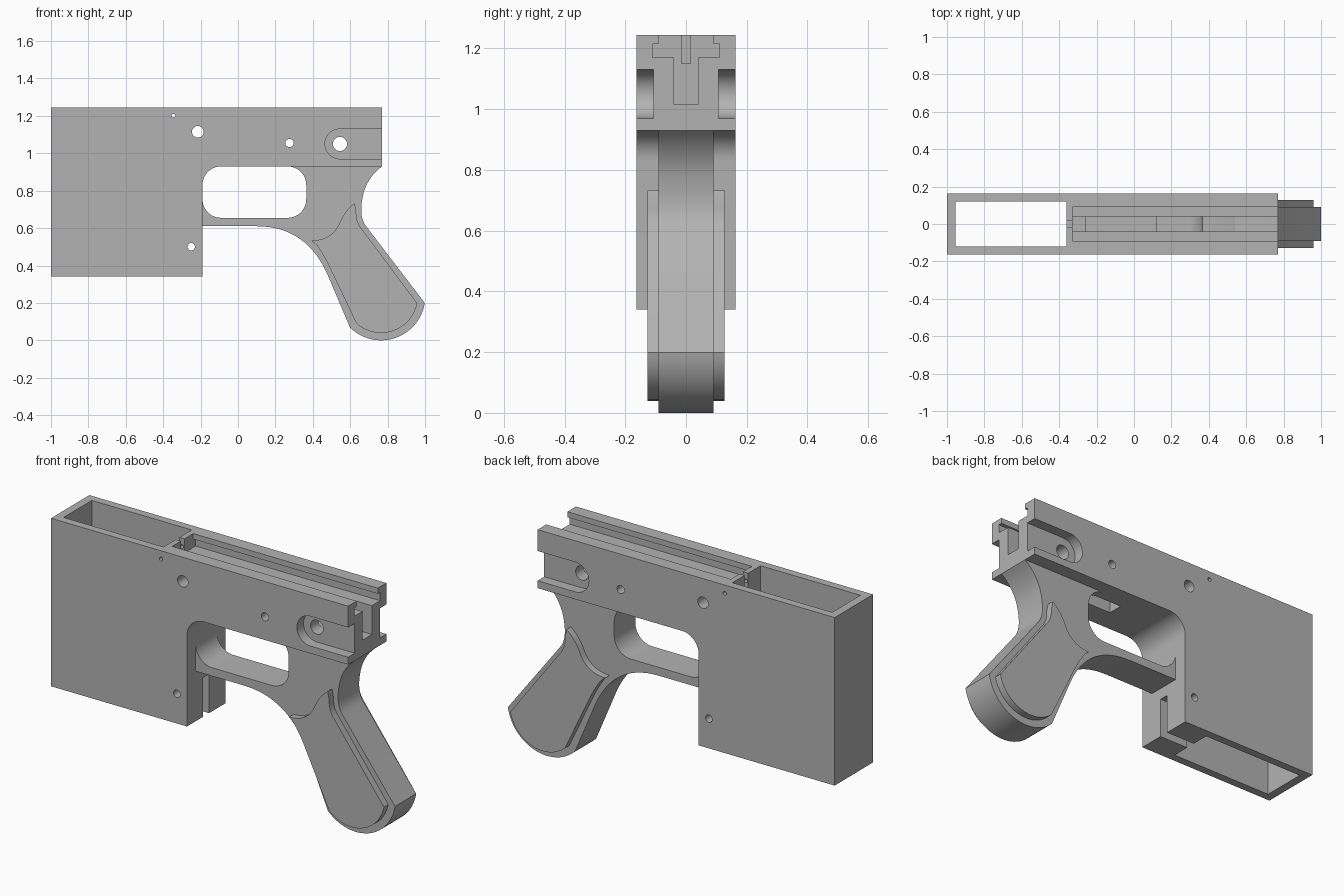
import bpy, bmesh
from math import cos, sin, radians

if "Cube" in bpy.data.objects:
    bpy.data.objects.remove(bpy.data.objects["Cube"], do_unlink=True)

grey = bpy.data.materials.new("plain grey")
grey.use_nodes = True
colour = (0.45, 0.45, 0.45, 1)
grey.diffuse_color = colour
grey.node_tree.nodes["Principled BSDF"].inputs["Base Color"].default_value = colour


def arc(cx, cz, r, start, end, steps=12):
    angles = [radians(start + (end - start) * i / steps) for i in range(steps + 1)]
    return [(cx + r * cos(a), cz + r * sin(a)) for a in angles]


def curve(a, b, c, steps=10):
    """Quadratic curve from a to c, pulled towards b."""
    out = []
    for i in range(steps + 1):
        t = i / steps
        out.append(tuple((1 - t) ** 2 * p + 2 * t * (1 - t) * q + t * t * s
                         for p, q, s in zip(a, b, c)))
    return out


def prism(name, outline, y0, y1):
    """Extrude an x-z outline from y0 to y1."""
    bm = bmesh.new()
    face = bm.faces.new([bm.verts.new((x, y0, z)) for x, z in outline])
    new = bmesh.ops.extrude_face_region(bm, geom=[face])["geom"]
    bmesh.ops.translate(bm, vec=(0, y1 - y0, 0),
                        verts=[v for v in new if isinstance(v, bmesh.types.BMVert)])
    bmesh.ops.remove_doubles(bm, verts=bm.verts, dist=1e-5)
    bmesh.ops.recalc_face_normals(bm, faces=bm.faces)
    mesh = bpy.data.meshes.new(name)
    bm.to_mesh(mesh)
    bm.free()
    mesh.materials.append(grey)
    obj = bpy.data.objects.new(name, mesh)
    bpy.context.collection.objects.link(obj)
    return obj


def cut(target, outline, y0, y1):
    """Subtract a prism from the target."""
    cutter = prism("cutter", outline, y0, y1)
    cutter.hide_render = True
    mod = target.modifiers.new("cut", 'BOOLEAN')
    mod.operation = 'DIFFERENCE'
    mod.solver = 'EXACT'
    mod.object = cutter
    bpy.context.view_layer.objects.active = target
    bpy.ops.object.modifier_apply(modifier=mod.name)
    bpy.data.objects.remove(cutter, do_unlink=True)


def cut_box(target, x0, x1, half_y, z0, z1):
    cut(target, [(x0, z0), (x1, z0), (x1, z1), (x0, z1)], -half_y, half_y)


def smooth(obj):
    bpy.ops.object.select_all(action='DESELECT')
    obj.select_set(True)
    bpy.context.view_layer.objects.active = obj
    bpy.ops.object.shade_smooth_by_angle(angle=radians(30))


# Main housing with the deep front box
body = prism("housing",
             [(-1, 0.34), (-0.19, 0.34)] + arc(-0.09, 0.83, 0.1, 180, 90)
             + [(0.77, 0.93), (0.77, 1.245), (-1, 1.245)], -0.163, 0.163)

# Open shaft through the front box
cut_box(body, -0.955, -0.36, 0.12, 0.2, 1.4)
# Stepped rail channel along the top
cut_box(body, -0.33, 0.9, 0.09, 1.19, 1.4)
cut_box(body, -0.33, 0.9, 0.11, 1.17, 1.215)
cut_box(body, -0.27, 0.9, 0.04, 1.015, 1.2)
cut_box(body, -0.33, -0.26, 0.04, 0.95, 1.2)
# Small notch between shaft and channel
cut_box(body, -0.4, -0.3, 0.015, 1.15, 1.4)
# Slot through the floor of the channel
cut_box(body, 0.12, 0.365, 0.04, 0.8, 1.1)
# Slot in the lower back wall of the box
cut_box(body, -0.4, -0.1, 0.025, 0.2, 0.55)

# Round-ended side recesses
recess = arc(0.545, 1.05, 0.08, 90, 270, 20) + [(0.9, 0.97), (0.9, 1.13)]
for side in (-1, 1):
    cut(body, recess, *sorted((side * 0.107, side * 0.3)))

# Cross holes
for x, z, r in [(-0.345, 1.2, 0.01), (-0.215, 1.115, 0.031), (0.275, 1.055, 0.022),
                (0.545, 1.05, 0.038), (-0.25, 0.5, 0.02)]:
    cut(body, arc(x, z, r, 0, 345, 23), -0.4, 0.4)
smooth(body)

# Lower frame: guard bar, opening and grip core in one outline
frame = prism("guard_and_grip",
              [(-0.19, 0.61)]
              + curve((0.1, 0.61), (0.36, 0.61), (0.475, 0.36), 14)
              + arc(0.765, 0.2365, 0.2365, -134.7, -9, 24)
              + curve((0.685, 0.61), (0.65, 0.655), (0.662, 0.74), 6)
              + curve((0.668, 0.775), (0.69, 0.87), (0.77, 0.93), 8)
              + arc(0.265, 0.83, 0.1, 90, 0)
              + arc(0.265, 0.755, 0.1, 0, -90)
              + arc(-0.09, 0.755, 0.1, -90, -180), -0.09, 0.09)
cut_box(frame, 0.12, 0.365, 0.04, 0.8, 1.1)
smooth(frame)

# Raised grip panels on both sides
panel = (curve((0.623, 0.733), (0.567, 0.69), (0.54, 0.62), 6)
         + curve((0.532, 0.605), (0.49, 0.535), (0.393, 0.533), 6)
         + curve((0.42, 0.51), (0.46, 0.455), (0.49, 0.39), 5)
         + arc(0.765, 0.2365, 0.197, -132, -11, 16)
         + curve((0.655, 0.604), (0.63, 0.64), (0.632, 0.69), 5))
for side, label in ((-1, "right"), (1, "left")):
    smooth(prism(label + "_grip_panel", panel, *sorted((side * 0.085, side * 0.127))))
